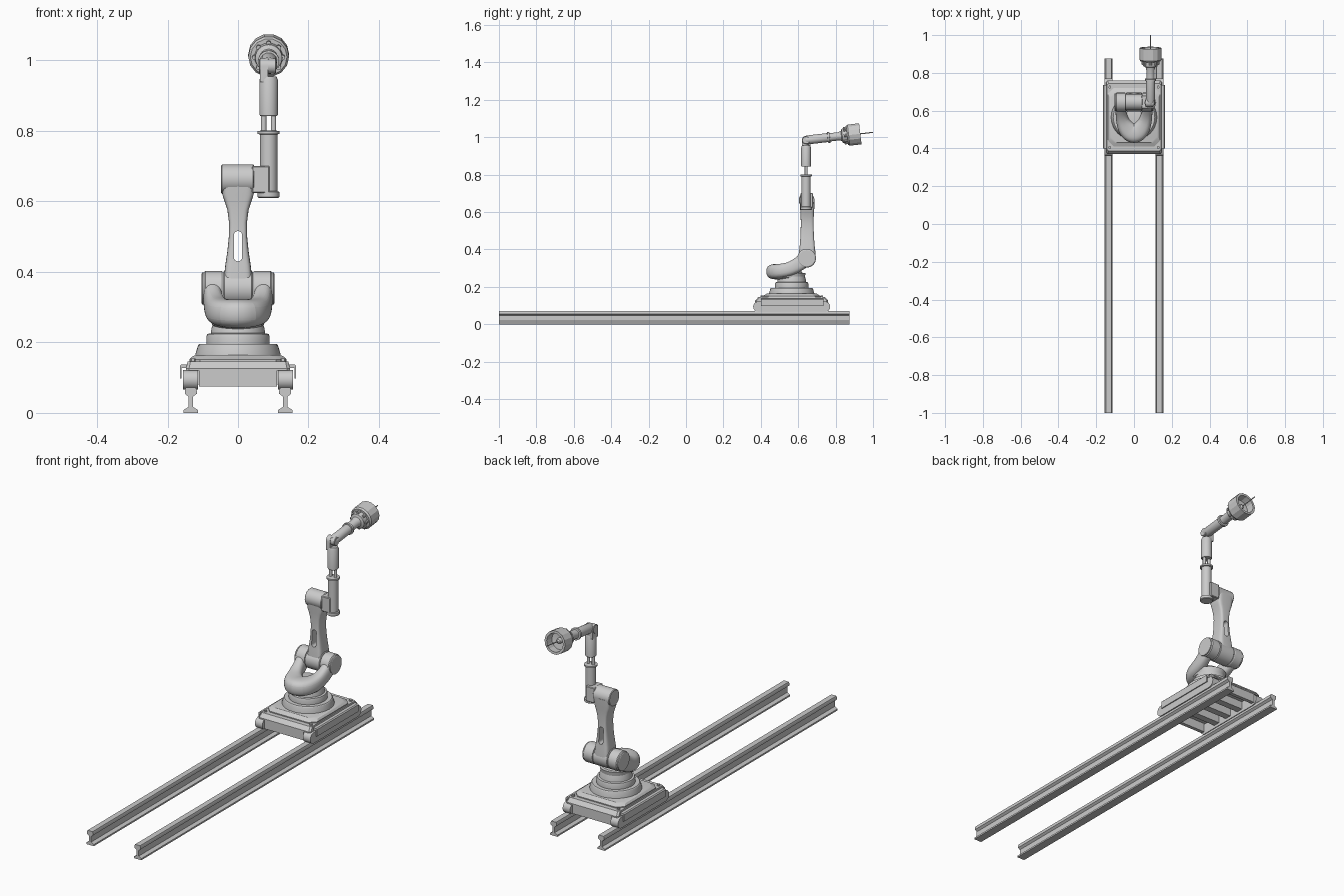
import bpy, bmesh
from math import sin, cos, pi, radians, copysign
from mathutils import Vector, Matrix

if "Cube" in bpy.data.objects:
    bpy.data.objects.remove(bpy.data.objects["Cube"])

CY = 0.565          # carriage centre along the rails
JY, JZ = 0.645, 0.353   # shoulder joint
FX, FY = 0.087, 0.642   # forearm axis


def finish(name, bm, mat=None):
    if mat:
        bm.transform(mat)
    bmesh.ops.recalc_face_normals(bm, faces=bm.faces)
    me = bpy.data.meshes.new(name)
    bm.to_mesh(me)
    bm.free()
    ob = bpy.data.objects.new(name, me)
    bpy.context.collection.objects.link(ob)
    return ob


def loft(name, rings, mat=None):
    """Skin a list of equal-length point rings and cap both ends."""
    bm = bmesh.new()
    vs = [[bm.verts.new(p) for p in r] for r in rings]
    n = len(vs[0])
    for a, b in zip(vs, vs[1:]):
        for i in range(n):
            bm.faces.new((a[i], a[(i + 1) % n], b[(i + 1) % n], b[i]))
    bm.faces.new(vs[0])
    bm.faces.new(vs[-1])
    return finish(name, bm, mat)


def lathe(name, profile, origin, axis=(0, 0, 1), n=32):
    """Turn (radius, distance) pairs about an axis from origin."""
    rings = [[(r * cos(2 * pi * i / n), r * sin(2 * pi * i / n), h) for i in range(n)] for r, h in profile]
    rot = Vector((0, 0, 1)).rotation_difference(Vector(axis)).to_matrix().to_4x4()
    return loft(name, rings, Matrix.Translation(origin) @ rot)


def rod(name, r, h0, h1, origin, axis=(0, 0, 1), n=32, c=0.0):
    prof = [(r, h0), (r, h1)]
    if c:
        prof = [(r - c, h0), (r, h0 + c), (r, h1 - c), (r - c, h1)]
    return lathe(name, prof, origin, axis, n)


def prism_y(name, pts, y0, y1):
    return loft(name, [[(x, y, z) for x, z in pts] for y in (y0, y1)])


def prism_x(name, pts, x0, x1):
    return loft(name, [[(x, y, z) for y, z in pts] for x in (x0, x1)])


def box(name, x0, x1, y0, y1, z0, z1, bevel=0.0):
    bm = bmesh.new()
    bmesh.ops.create_cube(bm, size=1)
    bm.transform(Matrix.Translation(((x0 + x1) / 2, (y0 + y1) / 2, (z0 + z1) / 2))
                 @ Matrix.Diagonal((x1 - x0, y1 - y0, z1 - z0, 1)))
    if bevel:
        bmesh.ops.bevel(bm, geom=bm.edges[:], offset=bevel, segments=1, affect='EDGES')
    return finish(name, bm)


def plate(name, levels, cut):
    """Stack of corner-cut rectangles: (half x, half y, z)."""
    rings = []
    for hx, hy, z in levels:
        q = [(hx, hy - cut), (hx - cut, hy)]
        q += [(-x, y) for x, y in reversed(q)]
        q += [(-x, -y) for x, y in q]
        rings.append([(x, CY + y, z) for x, y in q])
    return loft(name, rings)


def oval(hx, hy, n=32, power=2.0):
    pts = []
    for i in range(n):
        a = 2 * pi * i / n
        pts.append((copysign(abs(cos(a)) ** (2 / power), cos(a)) * hx,
                    copysign(abs(sin(a)) ** (2 / power), sin(a)) * hy))
    return pts


def stadium(cx, cy, half, r, n=8):
    """Horizontal slot outline with rounded ends."""
    pts = []
    for s, a0 in ((1, -pi / 2), (-1, pi / 2)):
        pts += [(cx + s * half + r * cos(a0 + pi * i / n), cy + r * sin(a0 + pi * i / n)) for i in range(n + 1)]
    return pts


# rails, wheel pods and side covers, one per side
half_rail = [(.021, 0), (.021, .008), (.006, .017), (.006, .046), (.017, .054), (.017, .064), (.014, .072)]
rail = half_rail + [(-x, z) for x, z in reversed(half_rail)]
for side, s in (("left", -1), ("right", 1)):
    prism_y(side + "_rail", [(x + s * .134, z) for x, z in rail], -1, .875)
    prism_x(side + "_wheel_pod", stadium(CY, .094, .178, .028), s * .114, s * .156)
    cover = [(.140, .127), (.140, .138), (.160, .138), (.165, .133), (.165, .098), (.160, .098), (.160, .127)]
    prism_y(side + "_side_cover", [(s * x, z) for x, z in cover], .40, .735)

# carriage frame and stepped deck
for name, y in (("front", .372), ("back", .74)):
    box(name + "_end_panel", -.11, .11, y, y + .018, .075, .125)
for i, y in enumerate((.46, .545, .63)):
    box(f"cross_member_{i + 1}", -.114, .114, y, y + .035, .08, .122)
plate("carriage_deck", [(.147, .195, .12), (.147, .195, .126), (.143, .178, .146)], .008)
plate("base_plate", [(.138, .155, .146), (.138, .155, .151), (.130, .138, .160), (.120, .134, .164)], .03)
for i, (sx, sy) in enumerate(((-1, -1), (1, -1), (-1, 1), (1, 1))):
    rod(f"deck_bolt_{i + 1}", .008, .145, .154, (sx * .128, CY + sy * .160, 0), n=6)

# turntable
lathe("turntable", [(.121, .162), (.121, .167), (.113, .192), (.110, .195), (.090, .195), (.090, .215),
                    (.087, .224), (.077, .226), (.075, .24), (.071, .255), (.075, .275)], (0, CY, 0), n=48)

# forked shoulder: a swept oval running down one arm, round the front and up the other
half = [(.073, .652, .357, .027, .040), (.073, .625, .338, .027, .040), (.070, .59, .312, .028, .038),
        (.062, .55, .293, .034, .038), (.046, .515, .285, .046, .040), (.022, .487, .281, .055, .041)]
path = half + [(0, .479, .281, .058, .042)] + [(-x, y, z, w, h) for x, y, z, w, h in reversed(half)]
cents = [Vector(p[:3]) for p in path]
rings = []
for i, p in enumerate(path):
    t = (cents[min(i + 1, len(path) - 1)] - cents[max(i - 1, 0)]).normalized()
    sidev = t.cross(Vector((0, 0, 1))).normalized()
    up = sidev.cross(t)
    rings.append([cents[i] + sidev * a + up * b for a, b in oval(p[3], p[4], 16, 2.6)])
fork = loft("shoulder_fork", rings)
sub = fork.modifiers.new("smooth", 'SUBSURF')
sub.levels = sub.render_levels = 2
lathe("shoulder_core", [(.05, .235), (.074, .25), (.078, .275), (.06, .298), (.03, .303)], (0, .545, 0))
for side, s in (("left", -1), ("right", 1)):
    lathe(side + "_shoulder_hub", [(.048, .044), (.050, .048), (.050, .092), (.046, .096), (.046, .101), (.043, .103)],
          (0, JY, JZ), (s, 0, 0), 40)

# lower arm with waist and a through slot
arm_secs = [(.350, .040, .045), (.385, .040, .044), (.42, .036, .040), (.46, .030, .037), (.50, .026, .035),
            (.54, .0255, .034), (.575, .030, .035), (.60, .038, .036), (.62, .0445, .038), (.66, .047, .040)]
arm = loft("lower_arm", [[(x, JY + .003 + y, z) for x, y in oval(hx, hy, 40, 5)] for z, hx, hy in arm_secs])
slot = prism_y("slot_cutter", [(b, a) for a, b in stadium(.473, 0, .031, .012)], .5, .8)
cut = arm.modifiers.new("slot", 'BOOLEAN')
cut.operation = 'DIFFERENCE'
cut.object = slot
bpy.context.view_layer.objects.active = arm
bpy.ops.object.modifier_apply(modifier="slot")
bpy.data.objects.remove(slot)
rod("lower_arm_pivot", .050, -.042, .042, (0, JY, JZ), (1, 0, 0), 40, .003)
rod("lower_arm_head", .042, -.048, .046, (0, JY, .663), (1, 0, 0), 40, .003)

# elbow block and forearm with two exposed rods
box("elbow_block", .040, .09, .612, .680, .624, .701, .003)
lathe("forearm_sleeve", [(.028, .610), (.031, .613), (.031, .627), (.0245, .629), (.0245, .790), (.031, .792),
                         (.031, .800), (.02, .801)], (FX, FY, 0))
for i, s in enumerate((-1, 1)):
    rod(f"forearm_rod_{i + 1}", .0075, .79, .85, (FX + s * .014, FY, 0), n=16)
lathe("upper_forearm", [(.024, .843), (.026, .846), (.026, .945), (.022, .955)], (FX, FY, 0))

# wrist hinge: fork cheek on one side, tool lug on the other
cheek = [(y, z - .026) for y, z in ((FY - .022, .965), (FY + .022, .965))]
arc = [(FY + .023 * cos(pi * i / 12), .984 + .023 * sin(pi * i / 12)) for i in range(13)]
prism_x("wrist_cheek", cheek + arc, .062, .085)
rod("wrist_hinge", .021, .06, .108, (0, FY, .984), (1, 0, 0), 24, .002)

# tool tube, bolted flange and open cup along a tilted axis
ang = radians(6.6)
origin = Vector((FX, JY, .985))
axis = Vector((0, cos(ang), sin(ang)))
lathe("wrist_tube", [(.020, -.01), (.024, 0), (.024, .113), (.030, .114), (.030, .124), (.022, .125), (.022, .17),
                     (.026, .187), (.038, .192), (.040, .212), (.040, .224)], origin, axis, 24)
lathe("tool_cup", [(.040, .218), (.052, .218), (.058, .226), (.058, .289), (.046, .289), (.044, .250), (.014, .247),
                   (.010, .262), (.004, .266)], origin, axis, 14)
for i in range(8):
    a = 2 * pi * i / 8
    off = Vector((cos(a), 0, 0)) * .040 + Vector((0, -sin(ang), cos(ang))) * sin(a) * .040
    rod(f"flange_bolt_{i + 1}", .007, .200, .221, origin + off, axis, 8)
rod("tool_needle", .0028, .25, .3575, origin, axis, 8)

# smooth round surfaces, keep hard edges
bpy.ops.object.select_all(action='DESELECT')
for ob in bpy.data.objects:
    ob.select_set(True)
    bpy.context.view_layer.objects.active = ob
bpy.ops.object.shade_smooth_by_angle(angle=radians(24))
